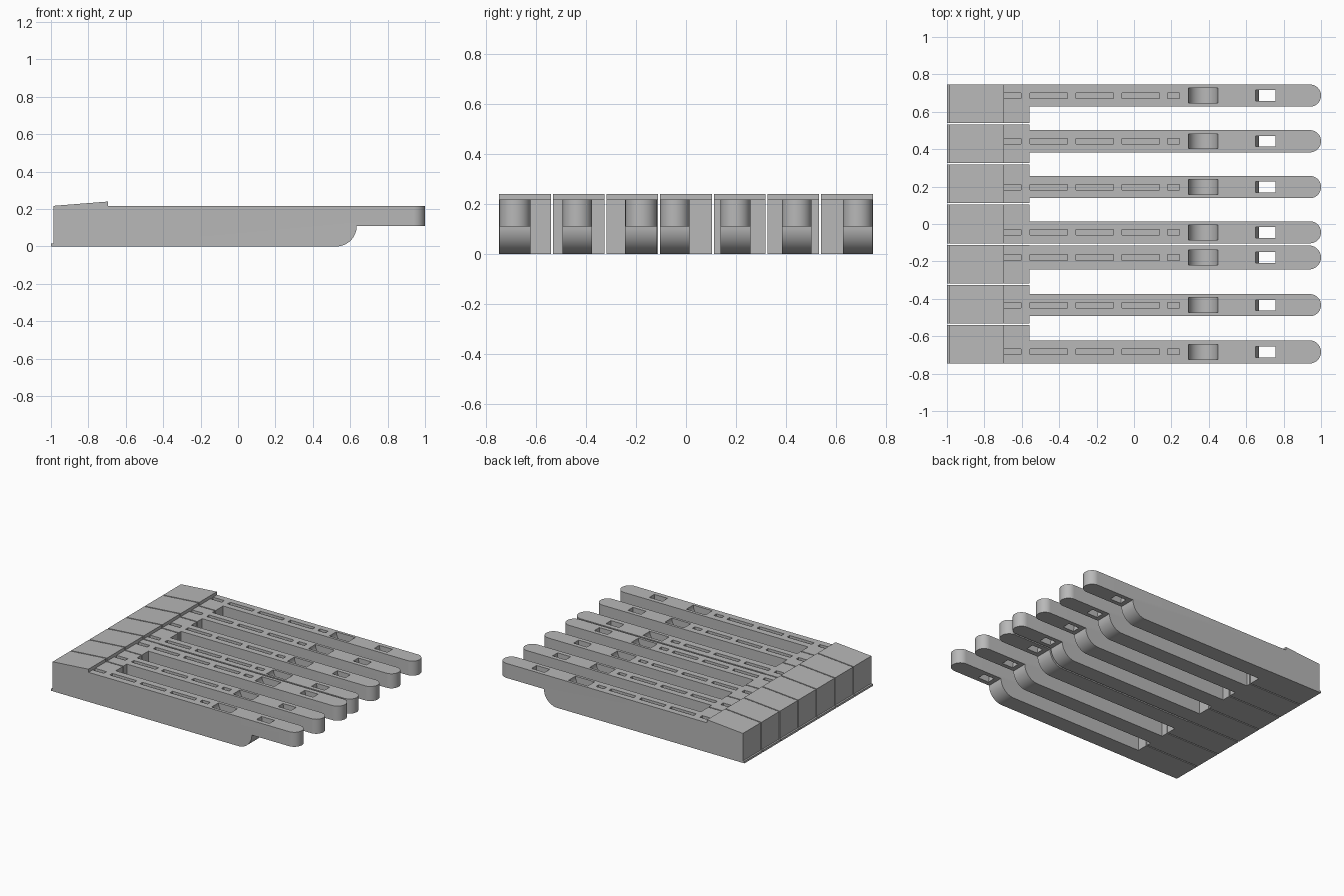
import bpy, bmesh
from math import sin, cos, pi, radians

cube = bpy.data.objects.get("Cube")
if cube:
    bpy.data.objects.remove(cube, do_unlink=True)

grey = bpy.data.materials.new("plain_grey")
grey.use_nodes = True
grey.diffuse_color = (0.48, 0.48, 0.48, 1)
grey.node_tree.nodes["Principled BSDF"].inputs["Base Color"].default_value = (0.48, 0.48, 0.48, 1)

TOP = 0.217          # height of the flat top
HEAD_END = -0.56     # where the wide head meets the shank
STEP = -0.695        # end of the raised pad
PITCH, GAP = 0.2146, 0.008


def arc(cx, cy, r, start, end, n=16):
    angles = [radians(start + (end - start) * i / n) for i in range(n + 1)]
    return [(cx + r * cos(a), cy + r * sin(a)) for a in angles]


def rect(x0, x1, y0, y1):
    return [(x0, y0), (x1, y0), (x1, y1), (x0, y1)]


def add_prism(bm, outline, lo, hi, along_y=True):
    """Extrude an x-z outline along y, or an x-y outline along z."""
    def place(p, d):
        return (p[0], d, p[1]) if along_y else (p[0], p[1], d)
    a = [bm.verts.new(place(p, lo)) for p in outline]
    b = [bm.verts.new(place(p, hi)) for p in outline]
    bm.faces.new(a)
    bm.faces.new(b[::-1])
    for i in range(len(a)):
        j = (i + 1) % len(a)
        bm.faces.new((a[j], a[i], b[i], b[j]))


def make_object(name, prisms):
    bm = bmesh.new()
    for args in prisms:
        add_prism(bm, *args)
    bmesh.ops.recalc_face_normals(bm, faces=bm.faces)
    mesh = bpy.data.meshes.new(name)
    bm.to_mesh(mesh)
    bm.free()
    mesh.materials.append(grey)
    obj = bpy.data.objects.new(name, mesh)
    bpy.context.scene.collection.objects.link(obj)
    return obj


def apply_booleans(obj, steps):
    for operation, cutter in steps:
        cutter.hide_render = True
        mod = obj.modifiers.new(operation, "BOOLEAN")
        mod.operation, mod.object, mod.solver = operation, cutter, "EXACT"
    graph = bpy.context.evaluated_depsgraph_get()
    mesh = bpy.data.meshes.new_from_object(obj.evaluated_get(graph))
    obj.modifiers.clear()
    obj.data = mesh
    for _, cutter in steps:
        bpy.data.objects.remove(cutter, do_unlink=True)


# Side profile: lip, sloped pad, thin tail and rounded heel
side = [(-1, 0), (-1, 0.015), (-0.987, 0.015), (-0.987, TOP), (STEP, 0.24), (STEP, TOP),
        (1.1, TOP), (1.1, 0.11)] + arc(0.525, 0.11, 0.11, 0, -90)

# Shallow grooves along the shank
grooves = [(STEP, -0.603), (-0.555, -0.355), (-0.31, -0.11), (-0.064, 0.136), (0.178, 0.242)]

# Shank edges of each key, front to back
shanks = [(-0.746, -0.622), (-0.493, -0.375), (-0.243, -0.115), (-0.104, 0.014),
          (0.138, 0.257), (0.383, 0.502), (0.627, 0.746)]

for i, (s0, s1) in enumerate(shanks):
    centre = (i - 3) * PITCH
    h0, h1 = centre - (PITCH - GAP) / 2, centre + (PITCH - GAP) / 2
    s0, s1 = max(s0, h0), min(s1, h1)
    mid, r = (s0 + s1) / 2, (s1 - s0) / 2

    # Plan outline: wide head, narrow shank, round tip
    plan = [(-1.1, h0), (HEAD_END, h0)]
    if s0 > h0:
        plan.append((HEAD_END, s0))
    plan += arc(1 - r, mid, r, -90, 90, 20)
    if s1 < h1:
        plan.append((HEAD_END, s1))
    plan += [(HEAD_END, h1), (-1.1, h1)]

    key = make_object(f"key_{i + 1}", [(side, h0 - 0.1, h1 + 0.1)])
    outline = make_object("outline_cutter", [(plan, -0.1, 0.4, False)])

    # Grooves, scooped pocket and tapered through hole
    cuts = [(rect(a, b, TOP - 0.03, TOP + 0.01), mid - 0.015, mid + 0.015) for a, b in grooves]
    cuts.append((arc(0.37, TOP, 0.078, 180, 360, 24) + [(0.448, 0.3), (0.292, 0.3)],
                 mid - 0.04, mid + 0.04))
    cuts.append(([(0.669, 0.05), (0.757, 0.05), (0.757, 0.3), (0.65, 0.3), (0.65, TOP), (0.669, 0.11)],
                 mid - 0.029, mid + 0.029))
    pockets = make_object("pocket_cutter", cuts)

    apply_booleans(key, [("INTERSECT", outline), ("DIFFERENCE", pockets)])
    bpy.ops.object.select_all(action="DESELECT")
    key.select_set(True)
    bpy.context.view_layer.objects.active = key
    bpy.ops.object.shade_smooth_by_angle(angle=radians(30))
